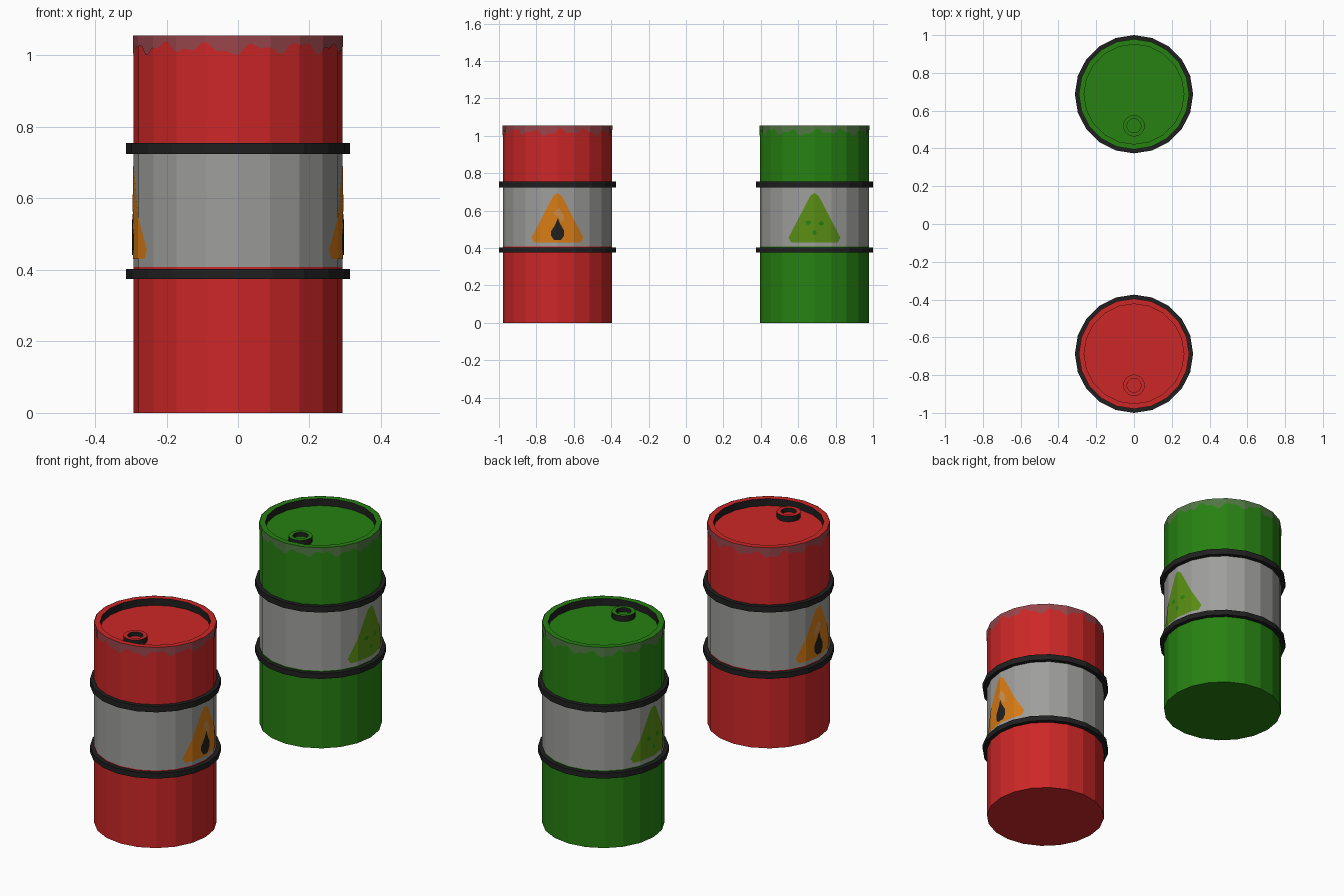
import bpy, bmesh
from math import sin, cos, pi, floor

default = bpy.data.objects.get("Cube")
if default:
    bpy.data.objects.remove(default, do_unlink=True)

SIDES = 20
STEP = 2 * pi / SIDES
RADIUS, HEIGHT = 0.292, 1.056
APOTHEM = RADIUS * cos(STEP / 2)


def material(name, rgb):
    mat = bpy.data.materials.new(name)
    colour = (*rgb, 1)
    mat.diffuse_color = colour
    mat.use_nodes = True
    shader = next(n for n in mat.node_tree.nodes if n.type == 'BSDF_PRINCIPLED')
    shader.inputs["Base Color"].default_value = colour
    shader.inputs["Roughness"].default_value = 0.7
    return mat


RED = material("red paint", (0.61, 0.02, 0.02))
GREEN = material("green paint", (0.02, 0.22, 0.006))
GREY = material("grey band", (0.34, 0.34, 0.33))
BLACK = material("black rubber", (0.014, 0.014, 0.014))
ORANGE = material("orange sign", (0.68, 0.2, 0.007))
PALE = material("pale orange", (0.6, 0.27, 0.08))
LIME = material("lime sign", (0.1, 0.27, 0.007))
WORN_RED = material("worn red", (0.31, 0.06, 0.07))
WORN_GREEN = material("worn green", (0.08, 0.18, 0.055))


def finish(bm, name, mats, location):
    mesh = bpy.data.meshes.new(name)
    bm.to_mesh(mesh)
    bm.free()
    for mat in mats:
        mesh.materials.append(mat)
    obj = bpy.data.objects.new(name, mesh)
    obj.location = location
    bpy.context.collection.objects.link(obj)
    return obj


def lathe(name, profile, mats, slots, location, closed=False):
    """Spin (radius, height) points; slots gives a material index per segment."""
    bm = bmesh.new()
    rings = [[bm.verts.new((r * cos(i * STEP), r * sin(i * STEP), z))
              for i in range(SIDES)] for r, z in profile]
    for s, slot in enumerate(slots):
        low, high = rings[s], rings[(s + 1) % len(rings)]
        for i in range(SIDES):
            j = (i + 1) % SIDES
            bm.faces.new((low[i], low[j], high[j], high[i])).material_index = slot
    if not closed:
        bm.faces.new(rings[0][::-1]).material_index = slots[0]
        bm.faces.new(rings[-1]).material_index = 0
    return finish(bm, name, mats, location)


def worn_edge(name, mat, location):
    """Thin ragged collar that follows the flat sides of the drum."""
    bm = bmesh.new()
    count = SIDES * 8
    columns = []
    for i in range(count):
        a = i * 2 * pi / count
        r = 0.002 + APOTHEM / cos(a - floor(a / STEP + 1e-6) * STEP - STEP / 2)
        z = 1.02 + 0.012 * sin(13 * a + 1) + 0.007 * sin(29 * a) + 0.004 * sin(5 * a)
        columns.append([bm.verts.new((r * cos(a), r * sin(a), h)) for h in (z, HEIGHT)])
    for i, (low, high) in enumerate(columns):
        low2, high2 = columns[(i + 1) % count]
        bm.faces.new((low, low2, high2, high))
    return finish(bm, name, [mat], location)


def wall_x(y):
    """Distance of the faceted side wall from the axis plane at offset y."""
    angles = [(k + 0.5) * STEP for k in range(-4, 4)]
    return min((APOTHEM - y * sin(a)) / cos(a) for a in angles)


def decal(name, outlines, mat, lift, location):
    """Lay flat outlines (offset, height) on both side walls, folded at the facets."""
    bm = bmesh.new()
    for outline in outlines:
        bm.faces.new([bm.verts.new((0, y, z)) for y, z in outline])
    for k in range(-2, 3):
        bmesh.ops.bisect_plane(bm, geom=bm.verts[:] + bm.edges[:] + bm.faces[:],
                               plane_co=(0, RADIUS * sin(k * STEP), 0), plane_no=(0, 1, 0))
    for v in bm.verts:
        v.co.x = wall_x(v.co.y) + lift
    copy = bmesh.ops.duplicate(bm, geom=bm.verts[:] + bm.edges[:] + bm.faces[:])["geom"]
    for v in copy:
        if isinstance(v, bmesh.types.BMVert):
            v.co.x *= -1
    bm.normal_update()
    for f in bm.faces:
        if f.normal.x * f.calc_center_median().x < 0:
            f.normal_flip()
    return finish(bm, name, [mat], location)


def oval(y, z, ry, rz, n=8):
    return [(y + ry * cos(2 * pi * i / n), z + rz * sin(2 * pi * i / n)) for i in range(n)]


TRIANGLE = [(-0.125, 0.43), (0.125, 0.43), (0.139, 0.455), (0.022, 0.68),
            (0, 0.694), (-0.022, 0.68), (-0.139, 0.455)]
DROP = [(-0.018, 0.442), (0.018, 0.442), (0.034, 0.465), (0.034, 0.495),
        (0.014, 0.53), (0.002, 0.56), (-0.012, 0.525), (-0.034, 0.49), (-0.034, 0.465)]
GLOW = [(0.004, 0.562), (0.03, 0.535), (0.036, 0.57), (0.008, 0.615), (-0.022, 0.59)]
FACE_MARKS = [oval(-0.033, 0.535, 0.015, 0.012), oval(0.036, 0.532, 0.015, 0.012),
              oval(0, 0.482, 0.011, 0.014)]


def drum(label, y, paint, worn, sign):
    at = (0, y, 0)
    # Shell with grey middle band, flat rim and sunken lid
    lathe(label + "_drum_body",
          [(RADIUS, 0), (RADIUS, 0.408), (RADIUS, 0.74), (RADIUS, HEIGHT),
           (0.264, HEIGHT), (0.264, HEIGHT - 0.037)],
          [paint, GREY, BLACK], [0, 1, 0, 0, 2], at)
    # Rubber hoops
    for part, low, high in (("lower", 0.375, 0.403), ("upper", 0.724, 0.755)):
        lathe(f"{label}_{part}_hoop",
              [(0.285, low), (0.313, low), (0.313, high), (0.285, high)],
              [BLACK], [0] * 4, at, closed=True)
    # Filler cap: raised ring with black walls and sunken middle
    base = HEIGHT - 0.037
    lathe(label + "_filler_cap",
          [(0.057, base), (0.057, base + 0.03), (0.037, base + 0.03), (0.037, base + 0.008)],
          [paint, BLACK], [1, 0, 1], (0, y - 0.167, 0))
    worn_edge(label + "_worn_edge", worn, at)
    decal(label + "_warning_triangle", [TRIANGLE], sign, 0.002, at)
    return at


spot = drum("red", -0.687, RED, WORN_RED, ORANGE)
decal("flame_drop", [DROP], BLACK, 0.004, spot)
decal("flame_glow", [GLOW], PALE, 0.003, spot)

spot = drum("green", 0.687, GREEN, WORN_GREEN, LIME)
decal("toxic_face_marks", FACE_MARKS, GREEN, 0.004, spot)
